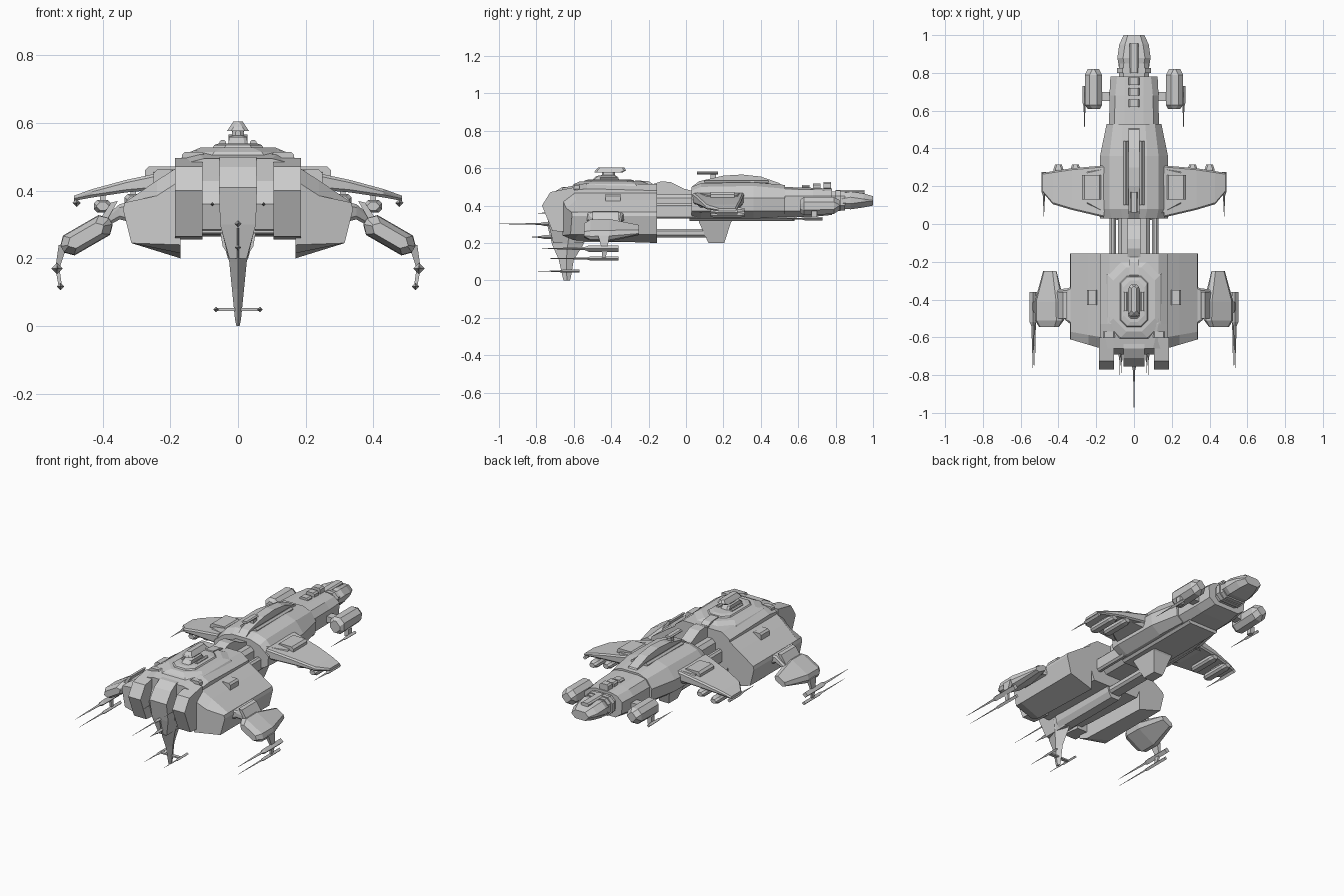
import bpy, bmesh, math
from mathutils import Matrix


def loft(name, rings, mirror=False):
    """Skin equal-length rings of points, cap both ends, optionally mirror over x = 0."""
    bm = bmesh.new()
    vs = [[bm.verts.new(p) for p in r] for r in rings]
    n = len(rings[0])
    for a, b in zip(vs, vs[1:]):
        for i in range(n):
            bm.faces.new((a[i], a[(i + 1) % n], b[(i + 1) % n], b[i]))
    bm.faces.new(vs[0])
    bm.faces.new(vs[-1])
    bmesh.ops.recalc_face_normals(bm, faces=bm.faces)
    me = bpy.data.meshes.new(name)
    bm.to_mesh(me)
    bm.free()
    ob = bpy.data.objects.new(name, me)
    bpy.context.collection.objects.link(ob)
    if mirror:
        m = ob.modifiers.new("mirror", 'MIRROR')
        m.use_mirror_merge = False
    return ob


def place(axis, t, u, v):
    return {'x': (t, u, v), 'y': (u, t, v), 'z': (u, v, t)}[axis]


def stack(name, axis, secs, c=0.0, mirror=False):
    """Chamfered rectangles (t, u0, u1, v0, v1) lofted along an axis."""
    rings = []
    for t, u0, u1, v0, v1 in secs:
        k = min(c, (u1 - u0) * .45, (v1 - v0) * .45)
        if c:
            pts = [(u0 + k, v0), (u1 - k, v0), (u1, v0 + k), (u1, v1 - k),
                   (u1 - k, v1), (u0 + k, v1), (u0, v1 - k), (u0, v0 + k)]
        else:
            pts = [(u0, v0), (u1, v0), (u1, v1), (u0, v1)]
        rings.append([place(axis, t, u, v) for u, v in pts])
    return loft(name, rings, mirror)


def box(name, x0, x1, y0, y1, z0, z1, c=0.0, mirror=False):
    return stack(name, 'y', [(y0, x0, x1, z0, z1), (y1, x0, x1, z0, z1)], c, mirror)


def hull(name, secs):
    """Symmetric hull from (y, right half profile top to bottom)."""
    return loft(name, [[(x, y, z) for x, z in h] + [(-x, y, z) for x, z in reversed(h)]
                       for y, h in secs])


def prism(name, yz, x0, x1, mirror=False):
    return loft(name, [[(x, y, z) for y, z in yz] for x in (x0, x1)], mirror)


def gun(name, x, z, tip, shoulder, back, r, mirror=True):
    """Diamond-section breech with a long needle barrel pointing to -y."""
    secs = [(tip, .0008), (shoulder, r * .5), (shoulder + .02, r), (back, r)]
    return loft(name, [[(x + s, y, z), (x, y, z + s), (x - s, y, z), (x, y, z - s)]
                       for y, s in secs], mirror)


# --- main block: central hull, split prow and shoulder holds
hull("main_hull", [
    (-.66, [(.10, .495), (.18, .475), (.185, .36), (.13, .275)]),
    (-.53, [(.13, .52), (.18, .49), (.185, .36), (.14, .27)]),
    (-.155, [(.13, .515), (.18, .48), (.185, .36), (.15, .265)])])
prism("prow_prong", [(-.60, .497), (-.725, .472), (-.77, .40), (-.715, .265), (-.60, .255)],
      .105, .186, True)
prism("prow_cheek", [(-.62, .48), (-.655, .44), (-.69, .36), (-.67, .285), (-.62, .275)],
      .05, .11, True)
loft("prow_column", [[(s * w, y, z) for s, y in ((-1, y0), (1, y0), (1, -.55), (-1, -.55))]
     for z, w, y0 in ((.50, .055, -.66), (.47, .055, -.71), (.41, .056, -.755),
                      (.30, .053, -.735), (.20, .026, -.71))])
loft("side_hold", [[(x, y + dy * (x - .17) / .17, z) for x, z in
     ((.17, zt), (.24, zt - .045), (.335, .365), (.34, .345), (.315, .245), (.17, zb))]
     for y, dy, zt, zb in ((-.66, .05, .43, .24), (-.60, .03, .475, .215),
                           (-.155, 0, .475, .20))], True)
loft("belly_keel", [[(-w, y0, z), (w, y0, z), (w, -.16, z), (-w, -.16, z)]
     for z, w, y0 in ((.29, .055, -.60), (.235, .045, -.60), (.205, .026, -.60))])
box("shoulder_turret", .19, .25, -.43, -.35, .405, .462, .01, True)
box("shoulder_rib", .10, .165, -.60, -.57, .48, .515, .008, True)

# --- stepped command deck and tower
stack("deck_lower", 'z', [(.50, -.15, .15, -.61, -.19), (.515, -.14, .14, -.60, -.20),
                          (.528, -.11, .11, -.57, -.23)], .07)
stack("deck_upper", 'z', [(.52, -.08, .08, -.55, -.27), (.535, -.07, .07, -.54, -.28),
                          (.54, -.055, .055, -.52, -.30)], .035)
stack("tower_neck", 'z', [(.53, -.03, .03, -.51, -.35), (.558, -.026, .026, -.48, -.37),
                          (.563, -.018, .018, -.45, -.38), (.585, -.015, .015, -.45, -.38)], .01)
stack("tower_head", 'z', [(.577, -.032, .032, -.49, -.34), (.588, -.025, .025, -.485, -.32),
                          (.604, -.014, .014, -.47, -.33)], .012)
box("tower_pod", .035, .055, -.46, -.36, .532, .55, .006, True)
prism("deck_ridge", [(-.29, .52), (-.27, .535), (-.20, .53), (-.15, .50), (-.15, .47)], -.025, .025)

# --- lower fin and prow lances
loft("tail_fin", [[(-w, (y0 + y1) / 2, z), (0, y0, z), (w, (y0 + y1) / 2, z), (0, y1, z)]
     for z, w, y0, y1 in ((.29, .05, -.74, -.50), (.19, .026, -.715, -.55),
                          (.11, .018, -.68, -.60), (.02, .009, -.66, -.615),
                          (0, .005, -.655, -.62))])
box("fin_crossbar", -.065, .065, -.645, -.625, .045, .053)
gun("fin_gun", .065, .049, -.79, -.68, -.57, .008)
for i, (z, tip) in enumerate(((.302, -1.0), (.232, -.83))):
    gun("prow_lance_%d" % i, 0, z, tip, -.78, -.66, .010, False)
gun("prong_gun", .075, .36, -.80, -.72, -.64, .006)

# --- outboard wing arms, tilted pods and twin guns
stack("rear_wing_arm", 'x', [(.29, -.56, -.31, .30, .375), (.35, -.52, -.34, .315, .36),
                             (.43, -.45, -.35, .27, .295)], .01, True)
pod = stack("rear_wing_pod", 'y', [(-.545, -.06, .06, -.018, .018), (-.51, -.085, .08, -.032, .032),
            (-.41, -.085, .08, -.034, .034), (-.25, -.045, .035, -.016, .016)], .022)
pod.data.transform(Matrix.Translation((.45, 0, .267)) @ Matrix.Rotation(math.radians(30), 4, 'Y'))
pod.modifiers.new("mirror", 'MIRROR')
strut = [(.355, .37), (.375, .365), (.415, .305), (.395, .30)]
loft("rear_wing_brace", [[(x, y, z) for x, z in strut] for y in (-.50, -.36)], True)
stack("rear_gun_pylon", 'z', [(.24, .505, .53, -.47, -.41), (.17, .528, .54, -.45, -.42),
                              (.115, .520, .53, -.45, -.43)], 0, True)
gun("rear_gun_upper", .535, .17, -.77, -.54, -.36, .017)
gun("rear_gun_lower", .525, .117, -.75, -.53, -.36, .011)

# --- neck between the two hulls
box("neck_core", -.085, .085, -.17, .08, .33, .46, .02)
box("neck_rail", .095, .13, -.17, .06, .33, .41, .01, True)
prism("neck_hump", [(-.19, .45), (-.19, .51), (-.13, .53), (-.08, .525), (-.01, .49), (.07, .47),
                    (.07, .43)], -.035, .035)
box("lower_boom", -.04, .04, -.17, .13, .23, .275, .012)
loft("keel_fin", [[(-w, y0, z), (w, y0, z), (w, y1, z), (-w, y1, z)]
     for z, w, y0, y1 in ((.35, .07, .06, .27), (.31, .06, .07, .24), (.20, .03, .12, .205))])

# --- forward hull
hull("forward_hull", [
    (.03, [(.06, .50), (.12, .48), (.18, .43), (.175, .37), (.11, .335)]),
    (.08, [(.07, .52), (.13, .50), (.185, .44), (.18, .37), (.12, .33)]),
    (.36, [(.07, .525), (.13, .505), (.18, .44), (.175, .37), (.12, .33)]),
    (.53, [(.06, .51), (.11, .49), (.145, .44), (.14, .37), (.10, .34)])])
hull("forward_neck", [
    (.50, [(.05, .50), (.105, .49), (.132, .45), (.13, .37), (.09, .335)]),
    (.68, [(.05, .495), (.10, .485), (.13, .45), (.128, .37), (.09, .34)]),
    (.78, [(.05, .49), (.09, .48), (.125, .45), (.12, .38), (.08, .35)])])
box("belly_plate", -.10, .10, .02, .58, .318, .345, .012)
prism("spine_dome", [(.03, .50), (.07, .53), (.20, .56), (.30, .566), (.40, .555), (.50, .52),
                     (.52, .49)], -.028, .028)
box("spine_fairing", .03, .055, .10, .44, .51, .535, .01, True)
box("spine_mast", -.012, .012, .13, .16, .54, .575)
box("spine_turret", -.018, .018, .06, .17, .567, .582, .006)
for i, y in enumerate((.62, .68, .735)):
    box("neck_crest_%d" % i, -.028, .028, y, y + .04, .485, .51 + .008 * i, .008)
box("side_turret", .17, .275, .13, .26, .415, .472, .012, True)

# --- blunt head
box("head_collar", -.08, .08, .77, .85, .375, .475, .025)
box("head_ring", -.09, .09, .80, .825, .37, .48, .03)
stack("head", 'y', [(.83, -.08, .08, .385, .465), (.88, -.088, .088, .38, .475),
                    (.95, -.078, .078, .39, .465), (1.0, -.055, .055, .40, .45)], .03)
box("head_ridge", -.025, .025, .80, .955, .46, .483, .008)

# --- nose pods with guns
stack("nose_pod", 'y', [(.61, .18, .245, .36, .43), (.63, .17, .26, .35, .445),
                        (.79, .17, .26, .355, .445), (.82, .185, .245, .375, .43)], .025, True)
box("nose_pod_arm", .11, .19, .65, .70, .385, .42, 0, True)
box("nose_gun_pylon", .235, .262, .67, .70, .325, .37, 0, True)
gun("nose_gun", .262, .33, .50, .62, .73, .010)

# --- forward wings with hanging pods and tip guns
stack("forward_wing_root", 'x', [(.14, .04, .31, .38, .47), (.25, .10, .285, .405, .455)], .015, True)
stack("forward_wing", 'x', [(.16, .035, .31, .41, .468), (.33, .075, .295, .395, .432),
                            (.43, .105, .28, .38, .405), (.485, .17, .27, .37, .385)], .008, True)
for i, (x, z) in enumerate(((.31, .372), (.40, .354))):
    stack("wing_store_%d" % i, 'y', [(.13, x - .018, x + .018, z - .012, z + .012),
          (.15, x - .026, x + .026, z - .018, z + .018),
          (.29, x - .026, x + .026, z - .018, z + .018),
          (.315, x - .018, x + .018, z - .012, z + .012)], .01, True)
    box("wing_store_pylon_%d" % i, x - .008, x + .008, .18, .26, z, z + .04, 0, True)
gun("wing_tip_gun", .477, .364, .04, .15, .275, .012)
